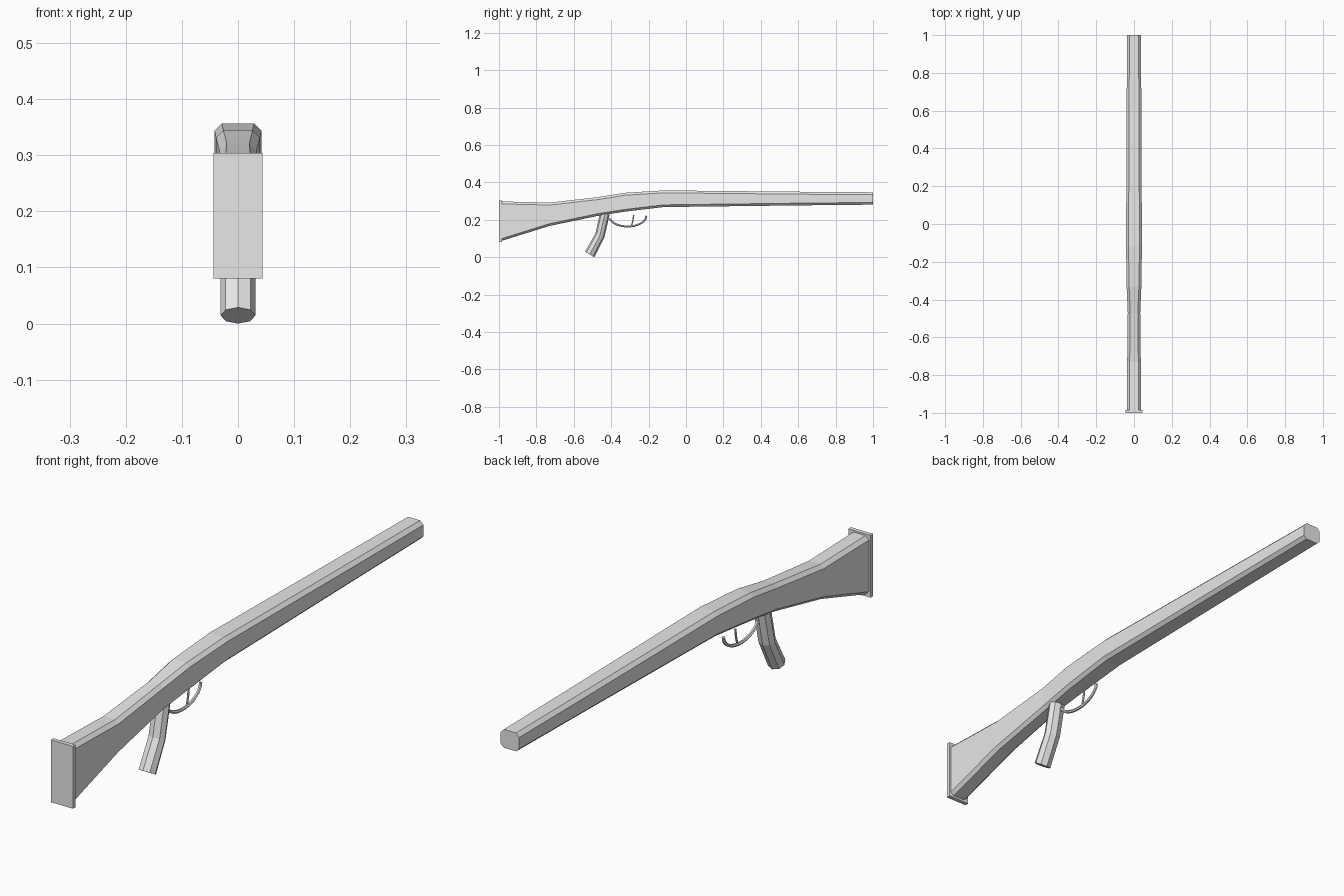
import bpy
import bmesh
import math
from mathutils import Vector

if "Cube" in bpy.data.objects:
    bpy.data.objects.remove(bpy.data.objects["Cube"])

grey = bpy.data.materials.new("plain_grey")
grey.diffuse_color = (0.8, 0.8, 0.8, 1)
grey.use_nodes = True
grey.node_tree.nodes["Principled BSDF"].inputs["Base Color"].default_value = grey.diffuse_color


def loft(name, rings, closed_ends=True):
    """Skin a list of equal-length vertex rings and cap the ends."""
    bm = bmesh.new()
    loops = [[bm.verts.new(p) for p in ring] for ring in rings]
    n = len(loops[0])
    for a, b in zip(loops, loops[1:]):
        for i in range(n):
            j = (i + 1) % n
            bm.faces.new((a[i], a[j], b[j], b[i]))
    if closed_ends:
        bm.faces.new(loops[0])
        bm.faces.new(loops[-1])
    bmesh.ops.recalc_face_normals(bm, faces=bm.faces)
    me = bpy.data.meshes.new(name)
    bm.to_mesh(me)
    bm.free()
    me.materials.append(grey)
    ob = bpy.data.objects.new(name, me)
    bpy.context.collection.objects.link(ob)
    return ob


def chamfered(y, z0, z1, w, c=0.013, cb=0.012):
    """Chamfered rectangle section across the y axis."""
    half = [(w - c, z1), (w, z1 - c), (w, z0 + cb), (w - cb, z0)]
    return [(x, y, z) for x, z in half] + [(-x, y, z) for x, z in reversed(half)]


def oval(centre, across, rx, r, n=8):
    """Ring spanned by the x axis and a direction in the yz plane."""
    c, d = Vector(centre), Vector((0, *across)).normalized()
    ring = []
    for i in range(n):
        a = 2 * math.pi * i / n
        ring.append(c + Vector((rx * math.cos(a), 0, 0)) + d * (r * math.sin(a)))
    return ring


def tube(name, path, r, n=6):
    """Thin rod along a path of (y, z) points."""
    rings = []
    for i, (y, z) in enumerate(path):
        p, q = path[max(i - 1, 0)], path[min(i + 1, len(path) - 1)]
        rings.append(oval((0, y, z), (-(q[1] - p[1]), q[0] - p[0]), r, r, n))
    return loft(name, rings)


# Long body: y, bottom, top, half width
sections = [
    (-0.987, 0.087, 0.298, 0.037),
    (-0.73, 0.167, 0.292, 0.036),
    (-0.47, 0.221, 0.321, 0.033),
    (-0.33, 0.243, 0.344, 0.039),
    (-0.12, 0.268, 0.357, 0.042),
    (0.60, 0.277, 0.350, 0.039),
    (1.00, 0.281, 0.347, 0.037),
]
loft("body", [chamfered(*s) for s in sections])

# End plate on the rear of the body
loft("end_plate", [[(x, y, z) for x, z in
                    ((-0.044, 0.08), (0.044, 0.08), (0.044, 0.304), (-0.044, 0.304))]
                   for y in (-1.0, -0.985)])

# Bent eight-sided handle
loft("handle", [
    oval((0, -0.434, 0.232), (0.97, -0.2), 0.031, 0.026),
    oval((0, -0.460, 0.117), (0.92, -0.38), 0.031, 0.026),
    oval((0, -0.515, 0.0145), (0.87, -0.5), 0.031, 0.029),
])

# Curved guard and the small lever inside it
guard = []
for i in range(13):
    a = math.radians(195 + 165 * i / 12)
    guard.append((-0.312 + 0.1 * math.cos(a), 0.222 + 0.058 * math.sin(a)))
tube("guard", guard, 0.006)
tube("lever", [(-0.280, 0.225), (-0.284, 0.195), (-0.292, 0.166)], 0.004)
